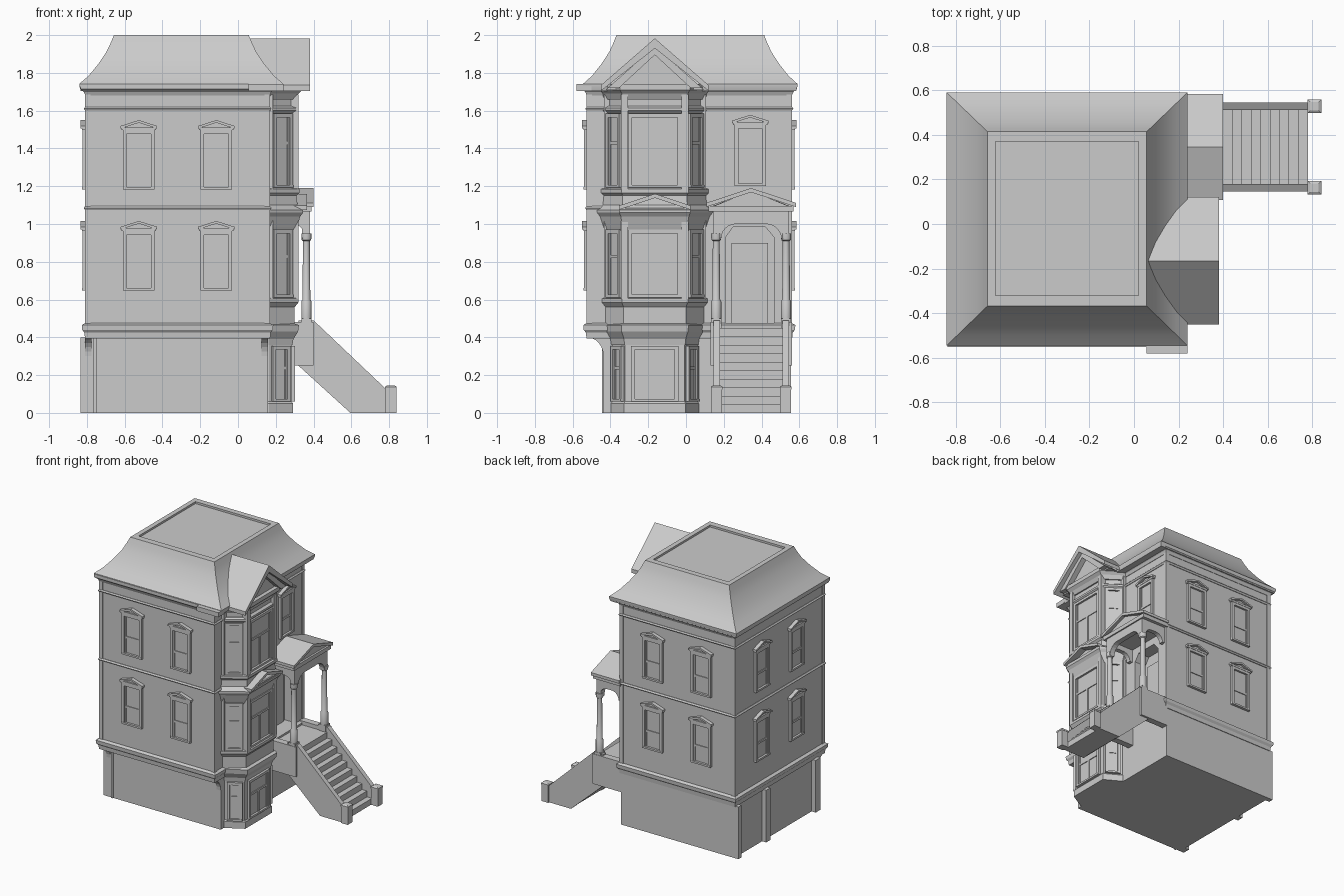
import bpy, bmesh
from math import radians, sin, cos, pi
from mathutils import Matrix, Vector

if "Cube" in bpy.data.objects:
    bpy.data.objects.remove(bpy.data.objects["Cube"])

YC = -0.165                      # centre line of the bay
X0, X1, Y0, Y1 = -0.805, 0.165, -0.522, 0.557   # upper walls


def frame(x=0, y=0, deg=0):
    """Local frame on a wall: u along the wall, d outward, z up."""
    return Matrix.Translation((x, y, 0)) @ Matrix.Rotation(radians(deg), 4, 'Z')


FRONT, SIDE = frame(), frame(0, 0, 90)


def loft(bm, rings):
    rows = [[bm.verts.new(p) for p in r] for r in rings]
    n = len(rows[0])
    for a, b in zip(rows, rows[1:]):
        for i in range(n):
            bm.faces.new((a[i], a[(i + 1) % n], b[(i + 1) % n], b[i]))
    bm.faces.new(rows[0][::-1])
    bm.faces.new(rows[-1])


def prism(bm, pts, d0, d1):
    loft(bm, [[(u, -d, z) for u, z in pts] for d in (d0, d1)])


def slab(bm, u0, u1, d0, d1, z0, z1):
    prism(bm, [(u0, z0), (u1, z0), (u1, z1), (u0, z1)], d0, d1)


def finish(name, bm, T=FRONT, smooth=False):
    bm.transform(T)
    bmesh.ops.recalc_face_normals(bm, faces=bm.faces)
    me = bpy.data.meshes.new(name)
    bm.to_mesh(me)
    bm.free()
    ob = bpy.data.objects.new(name, me)
    bpy.context.collection.objects.link(ob)
    if smooth:
        bpy.ops.object.select_all(action='DESELECT')
        ob.select_set(True)
        bpy.context.view_layer.objects.active = ob
        bpy.ops.object.shade_smooth_by_angle(angle=radians(35))
    return ob


def box(name, x0, x1, y0, y1, z0, z1):
    bm = bmesh.new()
    slab(bm, x0, x1, -y0, -y1, z0, z1)
    return finish(name, bm)


def extrude(name, pts, d0, d1, T=FRONT):
    bm = bmesh.new()
    prism(bm, pts, d0, d1)
    return finish(name, bm, T)


def rect(x0, x1, y0, y1, z):
    return [(x0, y0, z), (x1, y0, z), (x1, y1, z), (x0, y1, z)]


def pediment(bm, hw, z, h, d0, d1, t):
    """Solid triangle with a projecting raking moulding and base strip."""
    prism(bm, [(-hw * .9, z), (hw * .9, z), (0, z + h * .9)], d0, d0 + (d1 - d0) * .5)
    prism(bm, [(-hw, z), (0, z + h - t), (hw, z), (hw, z + t), (0, z + h), (-hw, z + t)], d0, d1)
    slab(bm, -hw * .95, hw * .95, d0, d0 + (d1 - d0) * .8, z - t * .6, z + t * .5)


def window(name, T, w, z0, z1, rail=0.42, c=0.02, top=True, mullion=False):
    bm = bmesh.new()
    h, zr = w / 2, z0 + (z1 - z0) * rail
    slab(bm, -h, h, -.01, .003, z0, z1)
    for s in (-1, 1):
        slab(bm, s * h, s * (h - c), -.01, .018, z0, z1)
        slab(bm, s * (h - c), s * (h - c - .01), -.01, .009, z0, z1)
    slab(bm, -h, h, -.01, .02, z0, z0 + c * .7)
    slab(bm, -h, h, -.01, .018, z1 - c, z1)
    slab(bm, -h + c, h - c, -.01, .009, zr - .008, zr + .008)
    if mullion:
        slab(bm, -.008, .008, -.01, .009, z0, zr)
    if top:
        pediment(bm, h + .013, z1 + .008, .045, -.01, .028, .014)
    finish(name, bm, T)


def bay_ring(z, g, low=False):
    xf, f, b = (.283, .158, .225) if low else (.30, .165, .26)
    f, b, xf = f + g * .5, b + g, xf + g
    return [(.1, YC - b, z), (.165, YC - b, z), (xf, YC - f, z),
            (xf, YC + f, z), (.165, YC + b, z), (.1, YC + b, z)]


def bay(name, prof, low=False):
    bm = bmesh.new()
    loft(bm, [bay_ring(z, g, low) for z, g in prof])
    finish(name, bm)


# main walls with an arched entrance recess
body = box("upper_walls", X0, X1, Y0, Y1, .42, 1.72)
cut = extrude("entrance_cutter", [(.21, .45), (.465, .45), (.465, .93), (.42, .985), (.25, .985), (.21, .93)],
              .07, .3, SIDE)
mod = body.modifiers.new("entrance", 'BOOLEAN')
mod.object, mod.solver = cut, 'EXACT'
bpy.context.view_layer.objects.active = body
bpy.ops.object.modifier_apply(modifier="entrance")
bpy.data.objects.remove(cut)
box("door_panel", .06, .08, .24, .435, .45, .9)

# basement, corner piers and overhang brackets
box("basement", -.80, .16, -.437, Y1, 0, .42)
for i, (a, b) in enumerate([(-.437, -.38), (.17, .22), (.52, .557)]):
    box(f"basement_pier_{i}", -.835, -.78, a, b, 0, .40)
box("basement_corner_strip", -.765, -.75, -.445, -.42, 0, .40)
curve = [(-.437 - .085 * (1 - cos(t * pi / 12)), .30 + .1 * sin(t * pi / 12)) for t in range(7)]
for i, x in enumerate((-.81, .125)):
    extrude(f"overhang_bracket_{i}", curve + [(-.437, .40)], x, x + .035, SIDE)


# horizontal mouldings round the walls
def band(name, prof):
    bm = bmesh.new()
    loft(bm, [rect(X0 - g, X1 + g, Y0 - g, Y1 + g, z) for z, g in prof])
    finish(name, bm)


band("water_table", [(.395, .005), (.425, .008), (.44, .02), (.465, .022), (.475, .004)])
band("floor_band", [(1.075, .006), (1.085, .012), (1.095, .004)])
band("frieze_moulding", [(1.60, .004), (1.612, .012), (1.62, .004)])
band("cornice", [(1.68, .003), (1.70, .012), (1.715, .03), (1.74, .03)])
for i, (x, y) in enumerate([(X0, Y0), (X1, Y0), (X0, Y1), (X1, Y1)]):
    sx, sy = (1 if x < 0 else -1), (1 if y < 0 else -1)
    box(f"corner_board_{i}", *sorted((x - sx * .005, x + sx * .025)),
        *sorted((y - sy * .005, y + sy * .025)), .47, 1.69)

# flared mansard roof with a sunken flat top
lo, hi = (-.84, .24, -.545, .59), (-.657, .057, -.368, .414)
rings = [rect(*[a + (b - a) * .04 for a, b in zip(lo, hi)], 1.705)]
for f, z in [(0, 1.73), (0, 1.742), (.27, 1.785), (.54, 1.845), (.78, 1.91), (.91, 1.96), (1, 2.0)]:
    rings.append(rect(*[a + (b - a) * f for a, b in zip(lo, hi)], z))
rings += [rect(-.62, .02, -.32, .37, 2.0), rect(-.62, .02, -.32, .37, 1.985)]
bm = bmesh.new()
loft(bm, rings)
finish("mansard_roof", bm, smooth=True)
box("eave_return", .055, .24, -.58, -.5, 1.705, 1.74)

# sash windows on three sides, two per floor, plus one above the porch
for fl, z in enumerate((.648, 1.182)):
    for x in (-.525, -.115):
        window("front_window", frame(x, Y0), .168, z, z + .315)
        window("back_window", frame(x, Y1, 180), .168, z, z + .315)
    for y in (-.18, .24):
        window("left_window", frame(X0, y, -90), .168, z, z + .315)
window("porch_upper_window", frame(X1, .34, 90), .165, 1.2, 1.525)

# bay: three storeys of walls and their cornices
bay("bay_base_wall", [(0, .008), (.05, .008), (.06, 0), (.42, 0)], True)
bay("bay_lower_cornice", [(.36, .005), (.39, .01), (.43, .035), (.465, .04), (.475, .01)], True)
bay("bay_apron", [(.46, 0), (.56, 0), (.585, .02), (.605, .02), (.612, 0)])
bay("bay_wall", [(.60, -.005), (1.72, -.005)])
bay("bay_middle_cornice", [(.965, .005), (.985, .012), (1.04, .03), (1.06, .045), (1.075, .045), (1.1, .015),
                           (1.15, .01), (1.165, .025), (1.185, .025), (1.192, 0)])
bay("bay_frieze_moulding", [(1.585, 0), (1.60, .015), (1.615, .015), (1.625, 0)])
bay("bay_top_cornice", [(1.66, .005), (1.69, .02), (1.71, .04), (1.74, .04)])
for z0, z1 in ((.612, .97), (1.192, 1.585)):
    window("bay_front_window", frame(.295, YC, 90), .28, z0, z1, .6, top=False, mullion=True)
    for s in (-1, 1):
        window("bay_side_window", frame(.2305, YC + s * .21, 90 + s * 55), .125, z0, z1, .6, top=False)
        box("bay_corner_post", .28, .32, *sorted((YC + s * .142, YC + s * .178)), z0 - .01, z1 + .1)
        box("bay_wall_post", .16, .185, *sorted((YC + s * .235, YC + s * .27)), z0 - .01, z1 + .1)
window("bay_base_window", frame(.283, YC, 90), .25, .06, .355, .6, top=False, mullion=True)
for s in (-1, 1):
    window("bay_base_side_window", frame(.224, YC + s * .1915, 90 + s * 60.5), .11, .06, .355, .6, top=False)

# pediment over the first bay storey
bm = bmesh.new()
pediment(bm, .19, 1.075, .085, .25, .365, .022)
finish("bay_pediment", bm, frame(0, YC, 90))

# roof gable over the bay
GT = frame(0, YC, 90)
extrude("gable_roof", [(-.285, 1.705), (0, 1.93), (.285, 1.705), (.285, 1.735), (0, 1.983), (-.285, 1.735)],
        0, .38, GT)
extrude("gable_inner_rake", [(-.25, 1.72), (-.19, 1.72), (0, 1.895), (.19, 1.72), (.25, 1.72), (0, 1.94)],
        0, .35, GT)
extrude("gable_wall", [(-.26, 1.71), (.26, 1.71), (0, 1.93)], 0, .31, GT)

# porch deck, columns, arches and pediment roof
PY = .345
box("porch_deck", .16, .40, .14, .55, .40, .45)
for y in (.13, .51):
    box("porch_side_wall", .16, .40, y, y + .05, .25, .48)
for y in (.16, .53):
    box("column_pedestal", .335, .39, y - .027, y + .027, .45, .50)
    bm = bmesh.new()
    prof = [(.50, .027), (.59, .027), (.60, .021), (.91, .018), (.915, .025), (.93, .027), (.95, .027)]
    loft(bm, [[(.362 + r * cos(k * pi / 6), y + r * sin(k * pi / 6), z) for k in range(12)] for z, r in prof])
    finish("porch_column", bm, smooth=True)


def arch(name, u0, u1, top, d0, d1, T, leg=.025, r=.08):
    a, b = u0 + leg, u1 - leg
    arc = [pi / 2 * k / 6 for k in range(7)]
    left = [(a + r - r * cos(t), top - r + r * sin(t)) for t in arc]
    right = [(b - r + r * sin(t), top - r + r * cos(t)) for t in arc]
    low = top - r
    extrude(name, [(u0, 1.08), (u0, low), *left, *right, (u1, low), (u1, 1.08)], d0, d1, T)


arch("porch_front_arch", .145, .545, 1.0, .34, .38, SIDE, .04)
for y in (.145, .51):
    arch("porch_side_arch", .16, .38, 1.0, -y, -y - .035, FRONT, .03, .06)
box("porch_ceiling", .16, .375, .15, .54, 1.04, 1.08)
box("porch_cornice", .16, .39, .12, .57, 1.065, 1.095)
bm = bmesh.new()
pediment(bm, .237, 1.09, .10, .16, .40, .022)
prism(bm, [(-.21, 1.09), (.21, 1.09), (0, 1.175)], .16, .375)
finish("porch_pediment_roof", bm, frame(0, PY, 90))

# stairs: stepped solid, sloping side walls, rounded caps and newels
N, sx, sz = 9, .38 / 9, .45 / 10
steps = [(.36, .25), (.36, .45), (.40, .45)]
for k in range(N):
    steps += [(.40 + k * sx, .45 - (k + 1) * sz), (.40 + (k + 1) * sx, .45 - (k + 1) * sz)]
steps += [(.78, 0), (.60, 0), (.40, .19)]
extrude("stair_steps", steps, -.17, -.52, FRONT)
for y in (.145, .51):
    extrude("stair_side_wall", [(.32, .25), (.32, .49), (.40, .49), (.79, .12), (.79, 0), (.595, 0)],
            -y, -y - .035, FRONT)
    yc = y + .0175
    box("stair_newel", .78, .838, yc - .029, yc + .029, 0, .13)
    bm = bmesh.new()
    loft(bm, [rect(.778, .84, yc - .031, yc + .031, .125), rect(.778, .84, yc - .031, yc + .031, .138),
              rect(.79, .828, yc - .019, yc + .019, .146)])
    finish("newel_cap", bm)
